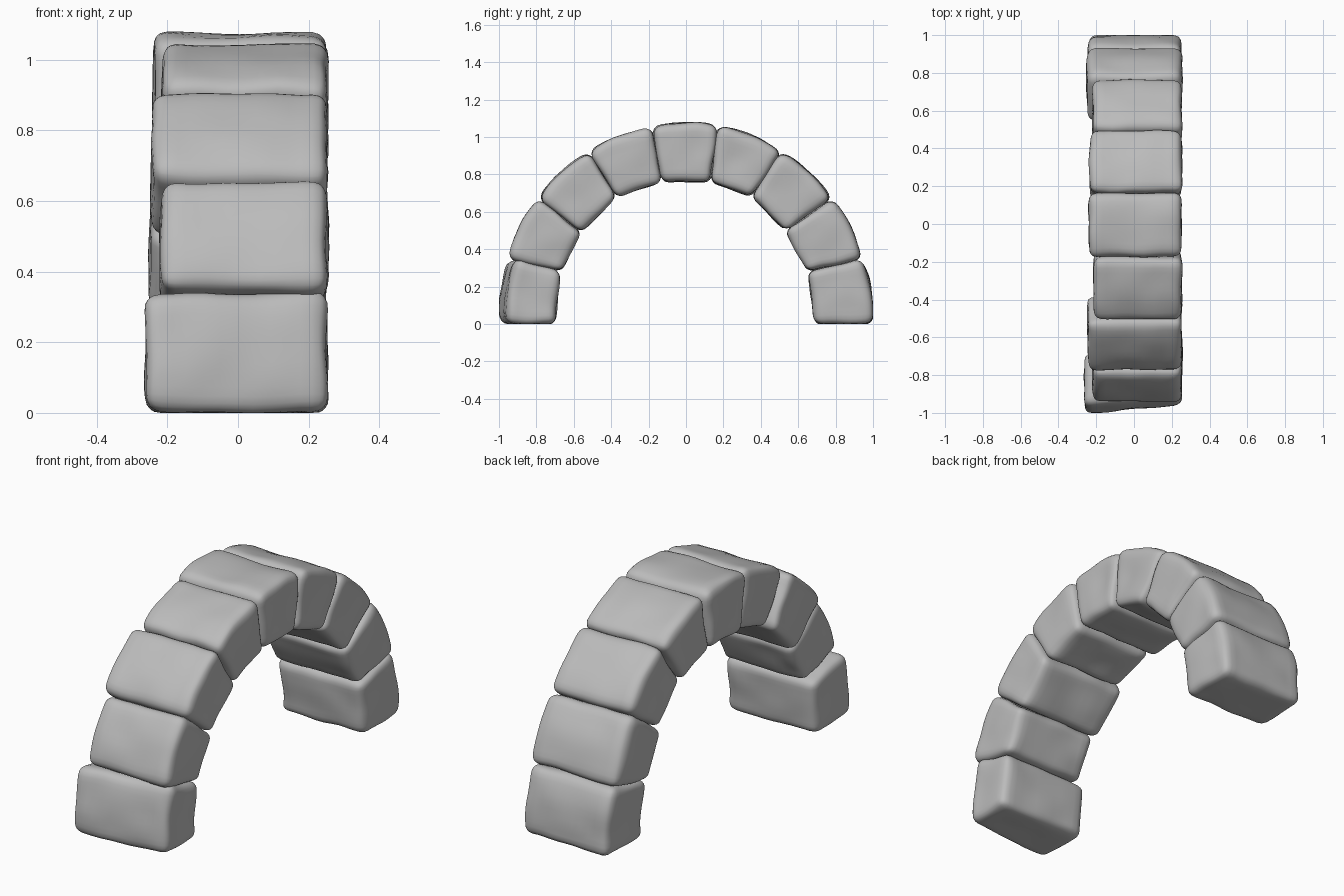
import bpy
import bmesh
import math
from mathutils import Vector, noise

cube = bpy.data.objects.get("Cube")
if cube:
    bpy.data.objects.remove(cube, do_unlink=True)

# Plain grey stone
stone = bpy.data.materials.new("grey stone")
stone.use_nodes = True
grey = (0.5, 0.5, 0.5, 1)
stone.diffuse_color = grey
shader = stone.node_tree.nodes["Principled BSDF"]
shader.inputs["Base Color"].default_value = grey
shader.inputs["Roughness"].default_value = 0.8

# Joints between stones, front foot to back foot: outer (y, z), inner (y, z)
JOINTS = [
    ((-1.0, 0.0), (-0.70, 0.0)),
    ((-0.95, 0.35), (-0.67, 0.28)),
    ((-0.79, 0.67), (-0.56, 0.49)),
    ((-0.52, 0.92), (-0.37, 0.68)),
    ((-0.18, 1.05), (-0.13, 0.76)),
    ((0.17, 1.06), (0.13, 0.76)),
    ((0.51, 0.92), (0.35, 0.68)),
    ((0.78, 0.67), (0.53, 0.50)),
    ((0.94, 0.35), (0.65, 0.28)),
    ((1.0, 0.0), (0.69, 0.0)),
]
# Right-hand end of each stone; the left-hand ends are flush
RIGHT_ENDS = [-0.26, -0.22, -0.245, -0.215, -0.24, -0.235, -0.22, -0.25, -0.24]
LEFT_END = 0.252
HALF = Vector((0.245, 0.165, 0.14))
ROUND = 0.042
BULGE = 0.022


def rounded(p):
    """Turn a point of the unit cube surface into one of a rounded block."""
    q = Vector([math.sin(c * math.pi / 2) * h for c, h in zip(p, HALF)])
    core = Vector([max(ROUND - h, min(h - ROUND, c)) for c, h in zip(q, HALF)])
    q = core + (q - core).normalized() * ROUND
    return [c / h for c, h in zip(q, HALF)]


def make_stone(name, index):
    (out_a, in_a), (out_b, in_b) = [[Vector(c) for c in j] for j in JOINTS[index:index + 2]]
    radial = (out_a + out_b - in_a - in_b).normalized()
    bm = bmesh.new()
    bmesh.ops.create_cube(bm, size=2)
    bmesh.ops.subdivide_edges(bm, edges=bm.edges[:], cuts=15, use_grid_fill=True)
    for v in bm.verts:
        a, b, c = rounded(v.co)
        t, s = (b + 1) / 2, (c + 1) / 2
        yz = in_a.lerp(in_b, t).lerp(out_a.lerp(out_b, t), s)
        yz += radial * BULGE * s * (1 - b * b)
        x = RIGHT_ENDS[index] + (LEFT_END - RIGHT_ENDS[index]) * (a + 1) / 2
        # The front foot is skewed, its left end set back
        if index == 0:
            yz.x += 0.045 * s * (a + 1) / 2
        # Gentle hewn unevenness
        co = Vector((x, yz.x, yz.y))
        co += noise.noise_vector(co * 7 + Vector((index * 3, 0, 0))) * 0.009
        co.y = max(-1, min(1, co.y))
        co.z = max(0, co.z)
        v.co = co
    bmesh.ops.recalc_face_normals(bm, faces=bm.faces[:])
    for f in bm.faces:
        f.smooth = True
    mesh = bpy.data.meshes.new(name)
    bm.to_mesh(mesh)
    bm.free()
    mesh.materials.append(stone)
    bpy.context.collection.objects.link(bpy.data.objects.new(name, mesh))


# The arch, stone by stone
NAMES = ["front_foot_stone", "front_lower_stone", "front_middle_stone",
         "front_upper_stone", "keystone", "back_upper_stone",
         "back_middle_stone", "back_lower_stone", "back_foot_stone"]
for i, name in enumerate(NAMES):
    make_stone(name, i)
